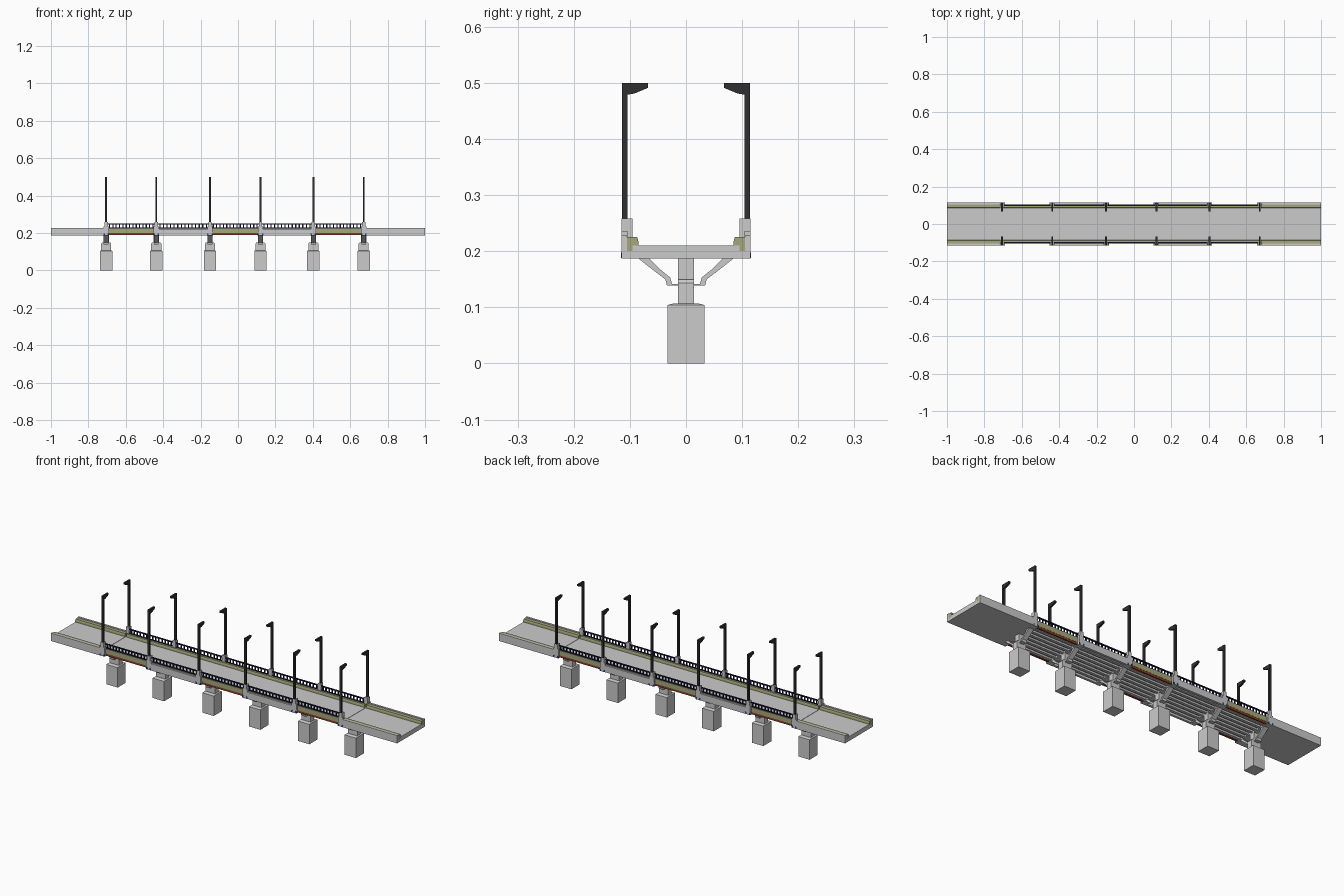
import bpy, bmesh

if "Cube" in bpy.data.objects:
    bpy.data.objects.remove(bpy.data.objects["Cube"])

PIERS = [-0.705, -0.437, -0.15, 0.12, 0.403, 0.672]


def material(name, col):
    m = bpy.data.materials.new(name)
    m.diffuse_color = (*col, 1)
    m.use_nodes = True
    m.node_tree.nodes["Principled BSDF"].inputs["Base Color"].default_value = m.diffuse_color
    return m


OLIVE = material("olive_paint", (0.38, 0.39, 0.2))
NAVY = material("navy_steel", (0.01, 0.01, 0.05))
BLACK = material("dark_steel", (0.03, 0.03, 0.03))
RUST = material("rust_red", (0.25, 0.05, 0.02))
BLUE = material("blue_cap", (0.02, 0.06, 0.35))


def prism(bm, profile, x0, x1):
    """Extrude a y-z profile along x."""
    f = bm.faces.new([bm.verts.new((x0, y, z)) for y, z in profile])
    r = bmesh.ops.extrude_face_region(bm, geom=[f])
    for v in r["geom"]:
        if isinstance(v, bmesh.types.BMVert):
            v.co.x = x1


def box(bm, x0, x1, y0, y1, z0, z1):
    prism(bm, [(y0, z0), (y1, z0), (y1, z1), (y0, z1)], x0, x1)


def frustum(bm, x, a, b, z0, z1):
    """Tapered block: a and b are (half x, half y) at bottom and top."""
    sg = [(-1, -1), (1, -1), (1, 1), (-1, 1)]
    lo = [bm.verts.new((x + s * a[0], t * a[1], z0)) for s, t in sg]
    hi = [bm.verts.new((x + s * b[0], t * b[1], z1)) for s, t in sg]
    bm.faces.new(lo)
    bm.faces.new(hi)
    for i in range(4):
        j = (i + 1) % 4
        bm.faces.new((lo[i], lo[j], hi[j], hi[i]))


def finish(bm, name, mat=None, mirror=False):
    bmesh.ops.recalc_face_normals(bm, faces=bm.faces)
    me = bpy.data.meshes.new(name)
    bm.to_mesh(me)
    bm.free()
    ob = bpy.data.objects.new(name, me)
    bpy.context.collection.objects.link(ob)
    if mat:
        me.materials.append(mat)
    if mirror:
        mod = ob.modifiers.new("mirror_sides", "MIRROR")
        mod.use_axis = (False, True, False)
        mod.use_mirror_merge = False
    return ob


START, END = PIERS[0], PIERS[-1]
SPANS = list(zip(PIERS[:-1], PIERS[1:]))
APPROACH = [(-1, START - 0.008), (END + 0.008, 1)]

# road surface, with joints where the approaches meet the bridge
bm = bmesh.new()
for a, b in [(-1, START - 0.006), (START - 0.004, END + 0.004), (END + 0.006, 1)]:
    box(bm, a, b, -0.095, 0.095, 0.199, 0.21)
finish(bm, "road_surface")

# slabs below the two approaches
bm = bmesh.new()
for a, b in APPROACH:
    box(bm, a, b, -0.1148, 0.1148, 0.187, 0.2)
finish(bm, "approach_slab")

# cross beams above each pier
bm = bmesh.new()
for x in PIERS:
    box(bm, x - 0.015, x + 0.015, -0.112, 0.112, 0.187, 0.204)
finish(bm, "cross_beam")

# long girders under the spans
bm = bmesh.new()
for a, b in SPANS:
    for i in range(7):
        y = (i - 3) * 0.028
        box(bm, a, b, y - 0.007, y + 0.007, 0.19, 0.2)
finish(bm, "girder")

# outer walls of the approaches and of the wide spans
bm = bmesh.new()
for a, b in APPROACH:
    box(bm, a, b, 0.105, 0.115, 0.187, 0.228)
for a, b in SPANS[1::2]:
    box(bm, a, b, 0.102, 0.114, 0.187, 0.222)
finish(bm, "side_wall", mirror=True)

# painted kerbs
bm = bmesh.new()
kerb = [(0.084, 0.2), (0.105, 0.2), (0.105, 0.225), (0.087, 0.225), (0.085, 0.218)]
for a, b in APPROACH + [(START, END)]:
    prism(bm, kerb, a, b)
finish(bm, "kerb", OLIVE, True)

# rust coloured edge beams on the narrow spans
bm = bmesh.new()
for a, b in SPANS[::2]:
    box(bm, a + 0.01, b - 0.01, 0.096, 0.104, 0.189, 0.2)
finish(bm, "edge_beam", RUST, True)

# railings
bm = bmesh.new()
for a, b in SPANS:
    box(bm, a, b, 0.096, 0.103, 0.245, 0.25)
    box(bm, a, b, 0.097, 0.102, 0.225, 0.229)
    n = 15
    for i in range(1, n):
        x = a + (b - a) * i / n
        box(bm, x - 0.003, x + 0.003, 0.0975, 0.1015, 0.227, 0.247)
finish(bm, "railing", NAVY, True)

# pedestals, blue end caps and lamps at each pier
ped, cap, lamp = bmesh.new(), bmesh.new(), bmesh.new()
arm = [(0.1145, 0.205), (0.1145, 0.5), (0.068, 0.5), (0.068, 0.491),
       (0.092, 0.481), (0.104, 0.479), (0.104, 0.205)]
for x in PIERS:
    box(ped, x - 0.014, x + 0.014, 0.103, 0.1146, 0.187, 0.235)
    box(ped, x - 0.009, x + 0.009, 0.095, 0.1149, 0.225, 0.258)
    for s in (-1, 1):
        box(cap, x + s * 0.011 - 0.004, x + s * 0.011 + 0.004, 0.108, 0.1155, 0.188, 0.198)
    prism(lamp, arm, x - 0.005, x + 0.005)
finish(ped, "lamp_pedestal", mirror=True)
finish(cap, "beam_cap", BLUE, True)
finish(lamp, "street_lamp", BLACK, True)

# piers: footing, column and neck
bm = bmesh.new()
for x in PIERS:
    box(bm, x - 0.033, x + 0.033, -0.033, 0.033, 0, 0.104)
    frustum(bm, x, (0.033, 0.033), (0.028, 0.022), 0.104, 0.107)
    box(bm, x - 0.027, x + 0.027, -0.014, 0.014, 0.106, 0.143)
    frustum(bm, x, (0.027, 0.014), (0.021, 0.014), 0.143, 0.15)
    box(bm, x - 0.014, x + 0.014, -0.014, 0.014, 0.15, 0.188)
finish(bm, "pier")

# curved brackets carrying the deck
bm = bmesh.new()
bracket = [(0.086, 0.188), (0.064, 0.188), (0.084, 0.184), (0.046, 0.158)]
bracket = [(0.014, 0.139), (0.034, 0.139), (0.037, 0.15), (0.062, 0.169), (0.086, 0.188),
           (0.066, 0.188), (0.05, 0.171), (0.028, 0.153), (0.025, 0.142), (0.014, 0.142)]
for x in PIERS:
    prism(bm, bracket, x - 0.013, x + 0.013)
finish(bm, "deck_bracket", mirror=True)
